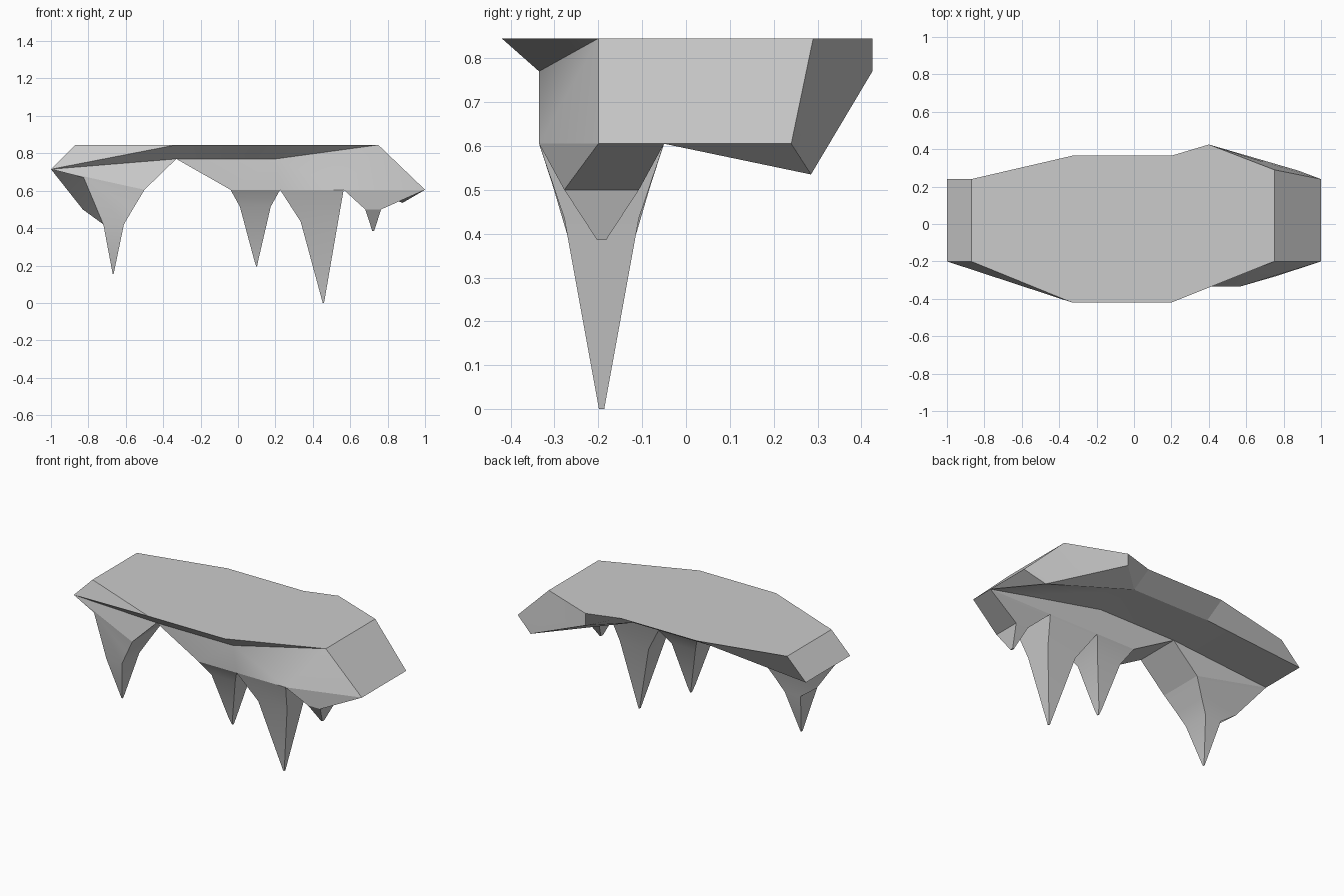
import bpy, bmesh, math

cube = bpy.data.objects.get("Cube")
if cube:
    bpy.data.objects.remove(cube, do_unlink=True)

stone = bpy.data.materials.new("grey_stone")
stone.use_nodes = True
GREY = (0.6, 0.6, 0.6, 1)
stone.diffuse_color = GREY
stone.node_tree.nodes["Principled BSDF"].inputs["Base Color"].default_value = GREY

MID = -0.1925           # depth centre of the hanging wall
WIDE, NECK, TIP = 0.1425, 0.085, 0.006


def pair(x, z, half, mid=MID):
    """Front and back point of the hanging wall."""
    return (x, mid - half, z), (x, mid + half, z)


def build(name, points, faces):
    """Make a solid from named points and faces listed as words."""
    bm = bmesh.new()
    verts = {key: bm.verts.new(co) for key, co in points.items()}
    for face in faces:
        bm.faces.new([verts[key] for key in face.split()])
    bmesh.ops.recalc_face_normals(bm, faces=bm.faces[:])
    mesh = bpy.data.meshes.new(name)
    bm.to_mesh(mesh)
    bm.free()
    mesh.materials.append(stone)
    obj = bpy.data.objects.new(name, mesh)
    bpy.context.collection.objects.link(obj)
    bpy.ops.object.select_all(action='DESELECT')
    obj.select_set(True)
    bpy.context.view_layer.objects.active = obj
    bpy.ops.object.shade_smooth_by_angle(angle=math.radians(25))


def spike(name, levels):
    """Loft a hanging spike through levels of left and right point pairs."""
    points, faces = {}, []
    for i, (left, right) in enumerate(levels):
        ring = (left[0], right[0], right[1], left[1])
        points.update({f"{i}{c}": co for c, co in zip("abcd", ring)})
        if i:
            for c, d in ("ab", "bc", "cd", "da"):
                faces.append(f"{i-1}{c} {i-1}{d} {i}{d} {i}{c}")
    last = len(levels) - 1
    faces += ["0a 0b 0c 0d", f"{last}a {last}b {last}c {last}d"]
    build(name, points, faces)


# Lower rim of the ledge, shared with the tops of the spikes
rim = {
    "west": pair(-1, 0.715, 0.075, -0.125),
    "shoulder": pair(-0.5, 0.605, WIDE),
    "arch": pair(-0.33, 0.77, WIDE),
    "foot": pair(-0.04, 0.605, WIDE),
    "notch": pair(0.225, 0.605, WIDE),
    "gap": pair(0.565, 0.605, WIDE),
    "east": pair(1, 0.605, 0.075, -0.125),
    "mid": pair(0.2, 0.77, WIDE),
}
pts = {}
for key, (front, back) in rim.items():
    pts["f_" + key], pts["b_" + key] = front, back

# Flat top outline
top = {
    "t_west": (-0.87, -0.2), "t_front_w": (-0.33, -0.42),
    "t_front_e": (0.2, -0.42), "t_east": (0.75, -0.2),
    "t_back_e": (0.75, 0.29), "t_peak": (0.4, 0.425),
    "t_rear_e": (0.2, 0.365), "t_rear_w": (-0.33, 0.365),
    "t_back_w": (-0.87, 0.24),
}
pts.update({key: (x, y, 0.845) for key, (x, y) in top.items()})

# Rear underside and the small back barb
pts.update({
    "u_west": (-1, 0.24, 0.715), "u_rear_w": (-0.33, 0.24, 0.77),
    "u_rear_e": (0.2, 0.24, 0.77), "u_peak": (0.4, 0.425, 0.77),
    "u_east": (1, 0.24, 0.605), "inner": (0.74, -0.05, 0.66),
    "barb": (0.88, 0.285, 0.535), "nick": (0.715, 0.325, 0.685),
})

faces = [" ".join(top)]
# Hanging wall, same pattern on its front and inner side
for s, corner in (("f_", "t_east"), ("b_", "inner")):
    faces += [f"{s}west {s}shoulder {s}arch", f"{s}arch {s}foot {s}mid",
              f"{s}mid {s}foot {s}notch", f"{s}mid {s}notch {s}gap",
              f"{s}mid {s}gap {corner}", f"{corner} {s}gap {s}east"]
# Underside of the hanging wall
path = ["west", "shoulder", "arch", "foot", "notch", "gap", "east"]
faces += [f"f_{a} f_{b} b_{b} b_{a}" for a, b in zip(path, path[1:])]
faces += [
    # front overhang
    "t_west t_front_w f_west", "f_west t_front_w f_arch",
    "t_front_w t_front_e f_mid f_arch", "t_front_e t_east f_mid",
    # sloped ends
    "t_west f_west b_west u_west t_back_w",
    "t_east f_east b_east u_east t_back_e",
    # rear wall
    "t_back_w u_west u_rear_w t_rear_w", "t_rear_w u_rear_w u_rear_e t_rear_e",
    "t_rear_e u_rear_e u_peak t_peak", "t_peak u_peak nick t_back_e",
    "t_back_e nick u_east", "u_peak barb nick", "nick barb u_east",
    # rear underside
    "b_west u_west u_rear_w b_arch", "b_arch u_rear_w u_rear_e b_mid",
    "b_mid u_rear_e inner", "inner u_rear_e b_east",
    "u_rear_e barb b_east", "u_rear_e u_peak barb", "b_east barb u_east",
]
build("ledge", pts, faces)

# Spikes hanging under the front of the ledge
jag = ((-0.825, -0.25, 0.67), (-0.83, MID + NECK, 0.5))
spike("west_spike", [
    (rim["west"], rim["shoulder"]),
    (jag, pair(-0.56, 0.505, 0.11)),
    (pair(-0.72, 0.42, NECK), pair(-0.61, 0.42, NECK)),
    (pair(-0.67, 0.155, TIP), pair(-0.665, 0.155, TIP))])
spike("middle_spike", [
    (rim["foot"], rim["notch"]),
    (pair(0.01, 0.515, NECK), pair(0.175, 0.515, NECK)),
    (pair(0.085, 0.235, 0.02), pair(0.11, 0.235, 0.02)),
    (pair(0.097, 0.195, TIP), pair(0.102, 0.195, TIP))])
spike("long_spike", [
    (rim["notch"], rim["gap"]),
    (pair(0.335, 0.435, NECK), pair(0.535, 0.435, NECK)),
    (pair(0.453, 0, TIP), pair(0.46, 0, TIP))])
spike("east_spike", [
    (rim["gap"], rim["east"]),
    (pair(0.68, 0.5, NECK), pair(0.765, 0.5, NECK)),
    (pair(0.718, 0.385, 0.01), pair(0.728, 0.385, 0.01))])
